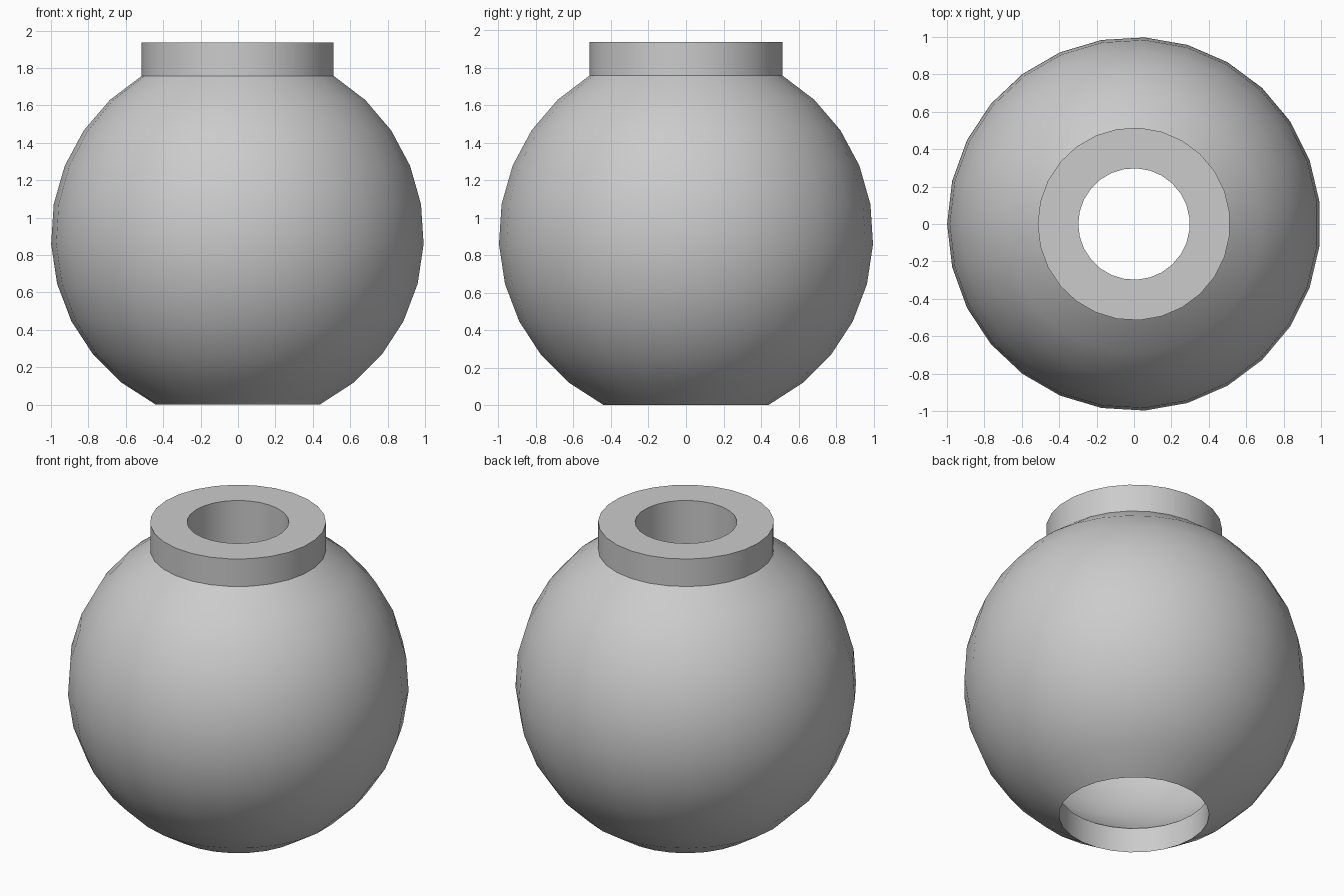
import bpy, bmesh
from math import sin, cos, asin, sqrt, pi

cube = bpy.data.objects.get("Cube")
if cube:
    bpy.data.objects.remove(cube)

SIDES = 27
CENTRE = 0.9          # height of the globe's centre
OUTER, INNER = 1.0, 0.86
NECK, BORE, MOUTH = 0.515, 0.298, 0.44
TOP, NECK_FOOT = 1.935, 1.59

grey = bpy.data.materials.new("plain grey")
grey.use_nodes = True
colour = (0.6, 0.6, 0.6, 1)
grey.diffuse_color = colour
grey.node_tree.nodes["Principled BSDF"].inputs["Base Color"].default_value = colour


def arc(radius, low, high, steps):
    """Points on a circle from the low opening radius to the high one."""
    a, b = -asin(low / radius), asin(high / radius)
    a, b = -pi / 2 - a, pi / 2 - b
    angles = [a + (b - a) * i / steps for i in range(steps + 1)]
    return [(radius * cos(t), CENTRE + radius * sin(t)) for t in angles]


def lathe(name, profile):
    """Turn a closed (radius, height) profile about the z axis."""
    bm = bmesh.new()
    rings = []
    for i in range(SIDES):
        t = pi + 2 * pi * i / SIDES
        rings.append([bm.verts.new((r * cos(t), r * sin(t), z)) for r, z in profile])
    n = len(profile)
    for i in range(SIDES):
        a, b = rings[i], rings[(i + 1) % SIDES]
        for j in range(n):
            k = (j + 1) % n
            bm.faces.new((a[j], b[j], b[k], a[k]))
    bmesh.ops.recalc_face_normals(bm, faces=bm.faces)
    mesh = bpy.data.meshes.new(name)
    bm.to_mesh(mesh)
    bm.free()
    mesh.materials.append(grey)
    obj = bpy.data.objects.new(name, mesh)
    bpy.context.collection.objects.link(obj)
    bpy.ops.object.select_all(action='DESELECT')
    obj.select_set(True)
    bpy.context.view_layer.objects.active = obj
    bpy.ops.object.shade_smooth_by_angle(angle=pi / 6)
    return obj


# Hollow globe with an open base and a thick tubular neck, turned as one body
shell = arc(OUTER, MOUTH, NECK, 10)
neck = [(NECK, TOP), (BORE, TOP), (BORE, NECK_FOOT)]
cavity = arc(INNER, MOUTH, NECK, 10)[::-1]
shell[0] = (MOUTH, 0)
lathe("hollow_globe_with_neck", shell + neck + cavity)
